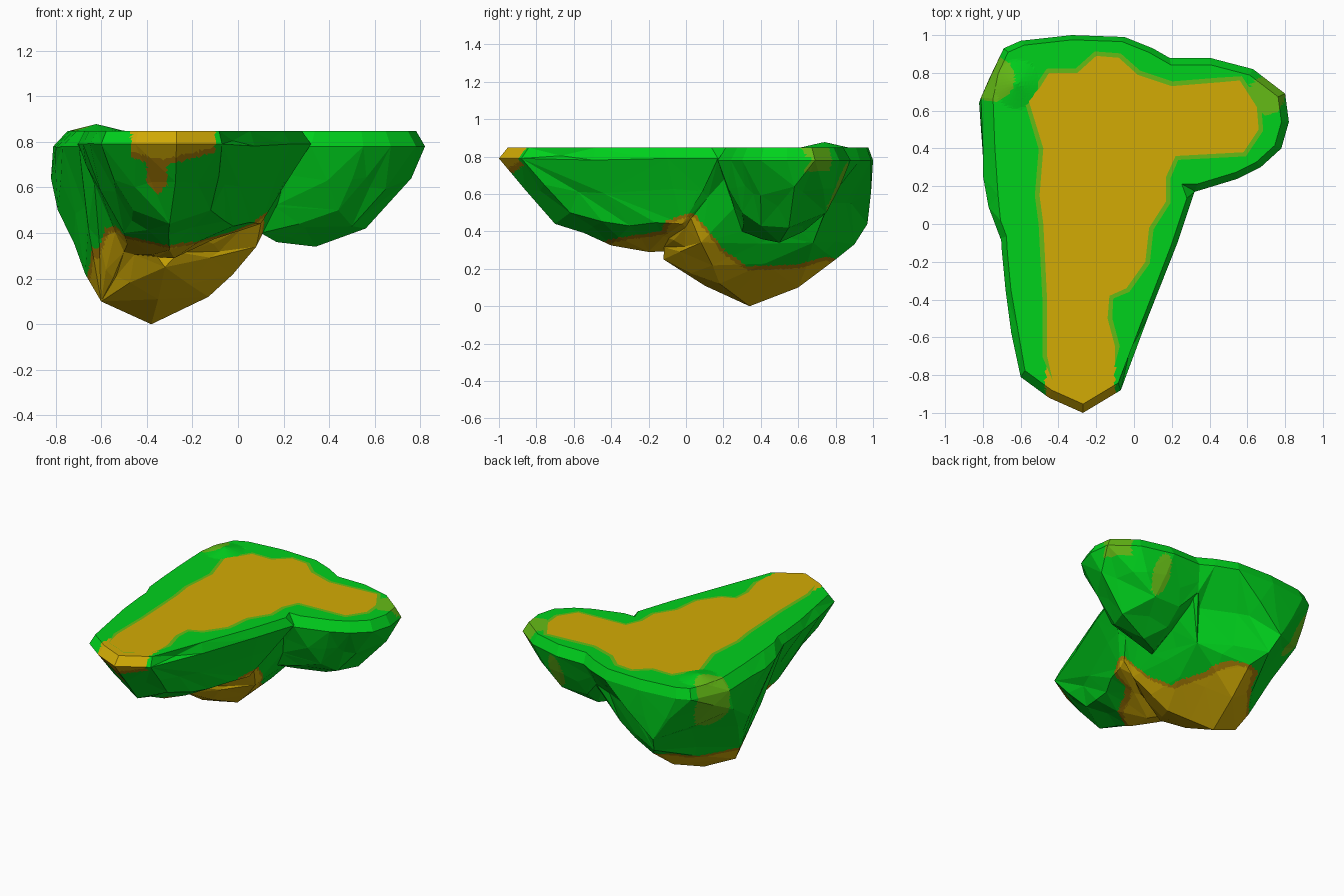
import bpy, bmesh, math, random
from mathutils import Vector

if "Cube" in bpy.data.objects:
    bpy.data.objects.remove(bpy.data.objects["Cube"])

random.seed(4)
TOP = 0.848


def material(name, rgb):
    m = bpy.data.materials.new(name)
    m.diffuse_color = (*rgb, 1)
    m.use_nodes = True
    m.node_tree.nodes["Principled BSDF"].inputs["Base Color"].default_value = m.diffuse_color
    return m


GRASS = material("grass green", (0.0, 0.64, 0.012))
SAND = material("ochre", (0.65, 0.41, 0.0015))
OLIVE = material("olive blend", (0.13, 0.5, 0.008))
RUST = material("rust blend", (0.42, 0.22, 0.002))


def make_object(name, bm, mats):
    me = bpy.data.meshes.new(name)
    bm.to_mesh(me)
    bm.free()
    for m in mats:
        me.materials.append(m)
    ob = bpy.data.objects.new(name, me)
    bpy.context.collection.objects.link(ob)
    return ob


def lobe(name, rim, rim_z, shrink, under):
    """Convex rock: a rim, a shrunken rim above it, and points underneath."""
    cx = sum(p[0] for p in rim) / len(rim)
    cy = sum(p[1] for p in rim) / len(rim)
    bm = bmesh.new()
    for x, y in rim:
        bm.verts.new((x, y, rim_z))
        slope = 0.06 if x < -.75 else 0
        bm.verts.new((cx + (x - cx) * shrink + slope, cy + (y - cy) * shrink, 0.9))
    for p in under:
        bm.verts.new(p)
    res = bmesh.ops.convex_hull(bm, input=bm.verts[:])
    junk = set(res["geom_interior"]) | set(res["geom_unused"])
    bmesh.ops.delete(bm, geom=[v for v in junk if isinstance(v, bmesh.types.BMVert)],
                     context='VERTS')
    bmesh.ops.recalc_face_normals(bm, faces=bm.faces[:])
    return make_object(name, bm, [])


# Three rock lobes: the deep body, the front arm and the right arm
body = lobe("island_rock",
            [(-.81, .67), (-.69, .93), (-.6, .97), (-.33, 1), (-.05, .99), (.1, .93),
             (.24, .85), (.3, .5), (.24, .15), (.17, -.1), (-.7, -.1), (-.77, .09), (-.8, .4)],
            0.78, 0.9,
            [(-.38, .34, 0), (-.6, .3, .1), (-.13, .18, .12), (-.35, .1, .11), (-.32, .6, .1),
             (-.67, .35, .22), (.08, .08, .34), (-.32, -.12, .25), (-.3, .8, .25),
             (-.38, .9, .33), (-.42, .97, .44), (-.79, .42, .5), (-.82, .64, .64),
             (.04, .68, .34)])
front = lobe("front_arm",
             [(.32, .17), (.23, -.1), (.12, -.35), (.03, -.62), (-.07, -.88), (-.27, -1),
              (-.45, -.92), (-.6, -.81), (-.63, -.6), (-.68, -.35), (-.7, -.14), (-.72, .2),
              (-.5, .5), (.2, .5)],
             0.79, 0.87,
             [(-.3, -.7, .44), (-.46, -.62, .5), (-.12, -.62, .5), (-.3, -.4, .325),
              (-.5, -.32, .4), (-.02, -.3, .43), (-.28, -.2, .29), (.1, -.02, .44), (-.5, .1, .3)])
right = lobe("right_arm",
             [(0, .88), (.22, .88), (.4, .88), (.63, .82), (.8, .69), (.82, .54), (.78, .4),
              (.67, .3), (.55, .24), (.32, .17), (0, .17)],
             0.78, 0.8,
             [(.34, .5, .34), (.56, .55, .42), (.17, .4, .36), (.76, .58, .64), (.45, .75, .5),
              (.44, .3, .5), (.25, .75, .5), (.1, .3, .4), (.25, .63, .4), (.5, .4, .43)])

# Join the lobes into one rock
for tool in (front, right):
    mod = body.modifiers.new("join", 'BOOLEAN')
    mod.operation, mod.solver, mod.object = 'UNION', 'EXACT', tool
dg = bpy.context.evaluated_depsgraph_get()
bm = bmesh.new()
bm.from_mesh(bpy.data.meshes.new_from_object(body.evaluated_get(dg)))
for ob in (body, front, right):
    bpy.data.objects.remove(ob)

# Slice off the flat top
bmesh.ops.bisect_plane(bm, geom=bm.verts[:] + bm.edges[:] + bm.faces[:], dist=1e-5,
                       plane_co=(0, 0, TOP), plane_no=(0, 0, 1), clear_outer=True)
bmesh.ops.holes_fill(bm, edges=[e for e in bm.edges if e.is_boundary], sides=0)
bmesh.ops.remove_doubles(bm, verts=bm.verts[:], dist=0.004)
bmesh.ops.triangulate(bm, faces=bm.faces[:])


def split(limit):
    edges = [e for e in bm.edges if e.calc_length() > limit]
    res = bmesh.ops.subdivide_edges(bm, edges=edges, cuts=1)
    bmesh.ops.triangulate(bm, faces=bm.faces[:])
    return [g for g in res["geom_inner"] if isinstance(g, bmesh.types.BMVert)]


# Rough facets on the sides, with a shallow dent in the back
for v in split(0.3):
    if 0.15 < v.co.z < TOP - 0.02:
        v.co += Vector([random.uniform(-.015, .015) for _ in range(3)])
        if (v.co - Vector((-.08, .88, .52))).length < .2:
            v.co.y -= 0.05

# Fine splits so that colour borders follow the rule, keeping the facets flat
for _ in range(6):
    split(0.028)

# Low bump on the back left rim
for v in bm.verts:
    d = math.hypot((v.co.x + .62) / .12, (v.co.y - .74) / .13)
    if v.co.z > TOP - 0.01 and d < 1:
        v.co.z += 0.03 * (1 - d)

# Height of the ochre border underneath, from front to back (y, z)
BORDER = [(-.45, .31), (-.3, .36), (-.1, .4), (.05, .39), (.18, .28), (.33, .18),
          (.6, .19), (.75, .235), (.85, .2)]


def border(y):
    for (y0, z0), (y1, z1) in zip(BORDER, BORDER[1:]):
        if y0 <= y <= y1:
            return z0 + (z1 - z0) * (y - y0) / (y1 - y0)
    return 0


def colour(c):
    """0 grass, 1 ochre, 2 olive, 3 rust"""
    # Ochre underside around the deep point
    line = border(c.y) + 0.012 * math.sin(9 * c.x + 5 * c.y)
    line += 0.08 * max(0, 1 - math.hypot(c.x - .1, c.y - .02) / .2)
    if c.x < 0.16:
        if c.z < line:
            return 1
        if c.z < line + 0.022:
            return 3
    # Ochre front tip with a rust streak below
    if c.y < -0.76 and -.47 < c.x < -.1:
        low = 0.72 + 0.25 * abs(c.x + .33)
        if c.z > low:
            return 1
        if c.z > low - .025:
            return 3
    if c.y < -.6 and -.4 < c.x < -.31 and c.z > .57 + abs(c.x + .35):
        return 3
    # Olive patches on the back left corner, the right tip and the arm's back
    if math.hypot(c.x + .75, c.y - .77) < .12 and c.z > .5:
        return 2
    if math.hypot(c.x - .7, c.y - .68) < .1 and c.z > .72:
        return 2
    if math.hypot((c.x - .45) / .06, (c.z - .64) / .13) < 1 and c.y > .7:
        return 2
    return 0


bmesh.ops.recalc_face_normals(bm, faces=bm.faces[:])
for f in bm.faces:
    f.material_index = colour(f.calc_center_median())
    f.smooth = False
make_object("island_rock", bm, [GRASS, SAND, OLIVE, RUST])

# Ochre ground on top, with a thin olive border plate under it
GROUND = [(-.5, .72), (-.45, .8), (-.3, .8), (-.2, .89), (-.08, .88), (.02, .79), (.2, .73),
          (.45, .75), (.56, .76), (.65, .62), (.66, .5), (.58, .38), (.22, .36), (.17, .25),
          (.17, .12), (.08, -.02), (.06, -.2), (-.04, -.34), (-.13, -.38), (-.14, -.5),
          (-.1, -.65), (-.1, -.74), (-.12, -.8), (-.27, -.9), (-.43, -.83), (-.46, -.7),
          (-.46, -.4), (-.48, 0), (-.5, .15), (-.48, .4), (-.56, .66)]


def plate(name, grow, z, mat):
    bm = bmesh.new()
    n = len(GROUND)
    verts = []
    for i in range(n):
        a, b, c = (Vector(GROUND[(i + k) % n]) for k in (-1, 0, 1))
        t = ((b - a).normalized() + (c - b).normalized()).normalized()
        p = b + Vector((-t.y, t.x)) * (grow if b.y > -0.71 else 0)
        verts.append(bm.verts.new((p.x, p.y, z)))
    f = bm.faces.new(verts)
    f.normal_update()
    if f.normal.z < 0:
        f.normal_flip()
    bmesh.ops.triangulate(bm, faces=[f])
    make_object(name, bm, [mat])


plate("ground_border", 0.025, TOP + 0.002, OLIVE)
plate("ground", 0, TOP + 0.004, SAND)
